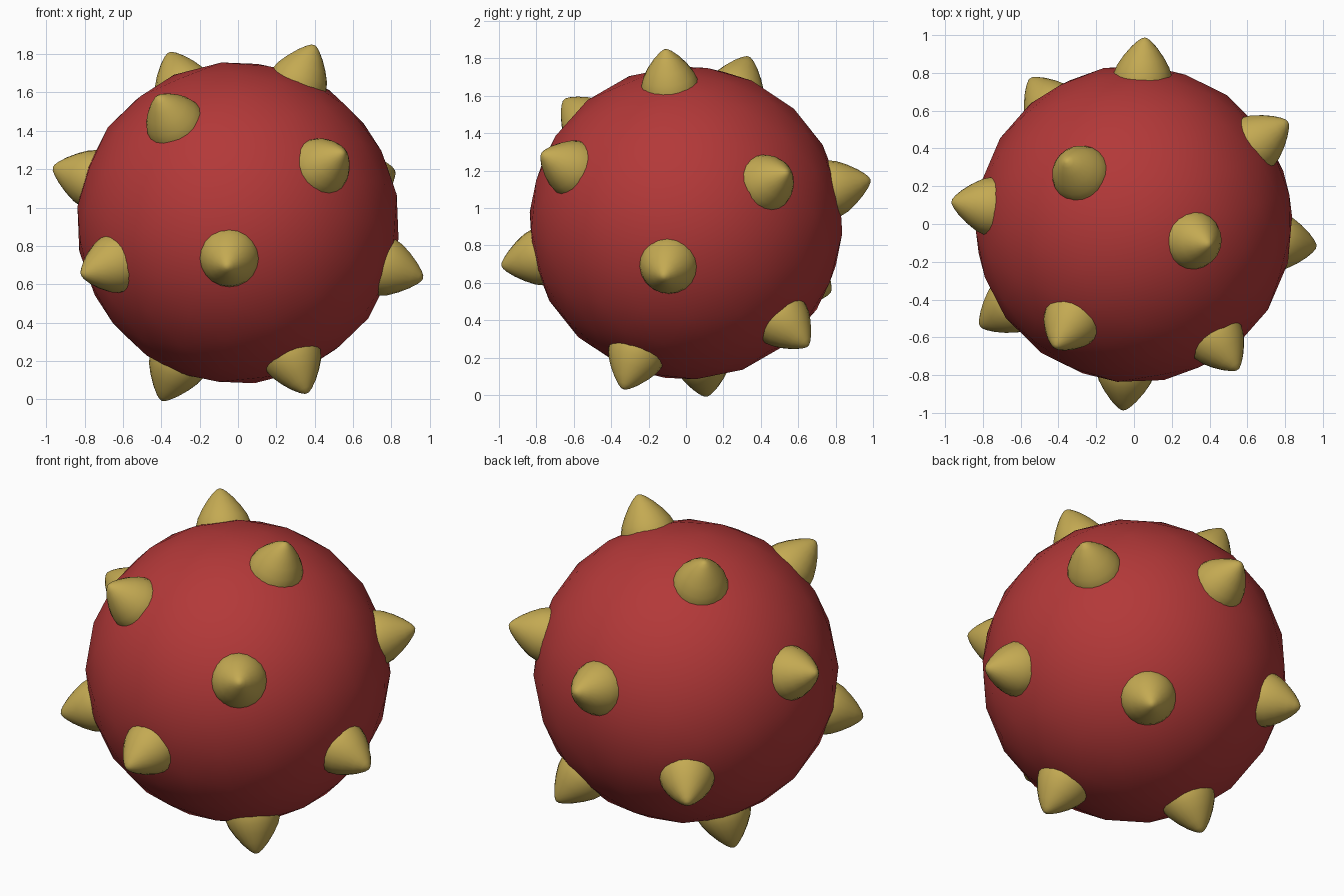
import bpy, bmesh, math
from mathutils import Vector

if "Cube" in bpy.data.objects:
    bpy.data.objects.remove(bpy.data.objects["Cube"])

CENTRE = Vector((0, 0, 0.92))
BALL_RADIUS = 0.842


def material(name, rgb):
    m = bpy.data.materials.new(name)
    m.diffuse_color = (*rgb, 1)
    m.use_nodes = True
    m.node_tree.nodes["Principled BSDF"].inputs["Base Color"].default_value = m.diffuse_color
    return m


def add_object(name, bm, mat):
    mesh = bpy.data.meshes.new(name)
    bm.to_mesh(mesh)
    bm.free()
    mesh.materials.append(mat)
    for p in mesh.polygons:
        p.use_smooth = True
    ob = bpy.data.objects.new(name, mesh)
    bpy.context.collection.objects.link(ob)
    ob.location = CENTRE
    return ob


red = material("red", (0.45, 0.04, 0.04))
gold = material("gold", (0.55, 0.40, 0.085))

# Tilted axis through two opposite spikes, with a sideways frame
pole = Vector((-0.411, -0.642, 0.648)).normalized()
side = Vector((0.172, -0.752, -0.637))
side = (side - pole * side.dot(pole)).normalized()
across = pole.cross(side)

# Ball body
bm = bmesh.new()
bmesh.ops.create_icosphere(bm, subdivisions=3, radius=BALL_RADIUS)
ball = add_object("ball", bm, red)
ball.rotation_mode = 'QUATERNION'
ball.rotation_quaternion = pole.to_track_quat('Z', 'Y')

# Blunt spike profile: (radius, distance from the ball centre)
PROFILE = [(0.158, 0.76), (0.155, 0.81), (0.138, 0.86), (0.108, 0.91),
           (0.070, 0.96), (0.036, 0.995), (0.016, 1.01)]
TIP = 1.015
SIDES = 20


def add_spike(name, direction):
    bm = bmesh.new()
    rings = []
    for r, z in PROFILE:
        rings.append([bm.verts.new((r * math.cos(a), r * math.sin(a), z))
                      for a in (2 * math.pi * i / SIDES for i in range(SIDES))])
    tip = bm.verts.new((0, 0, TIP))
    for i in range(SIDES):
        j = (i + 1) % SIDES
        for lo, hi in zip(rings, rings[1:]):
            bm.faces.new((lo[i], lo[j], hi[j], hi[i]))
        bm.faces.new((rings[-1][i], rings[-1][j], tip))
    bm.faces.new(rings[0][::-1])
    ob = add_object(name, bm, gold)
    ob.rotation_mode = 'QUATERNION'
    ob.rotation_quaternion = direction.to_track_quat('Z', 'Y')


# One spike at each pole and two rings of six, 60 degrees from each pole
for end in (1, -1):
    add_spike("pole_spike", pole * end)
    for k in range(6):
        a = math.radians(60 * k)
        out = side * math.cos(a) + across * math.sin(a)
        add_spike("ring_spike", pole * (0.5 * end) + out * math.sin(math.radians(60)))
